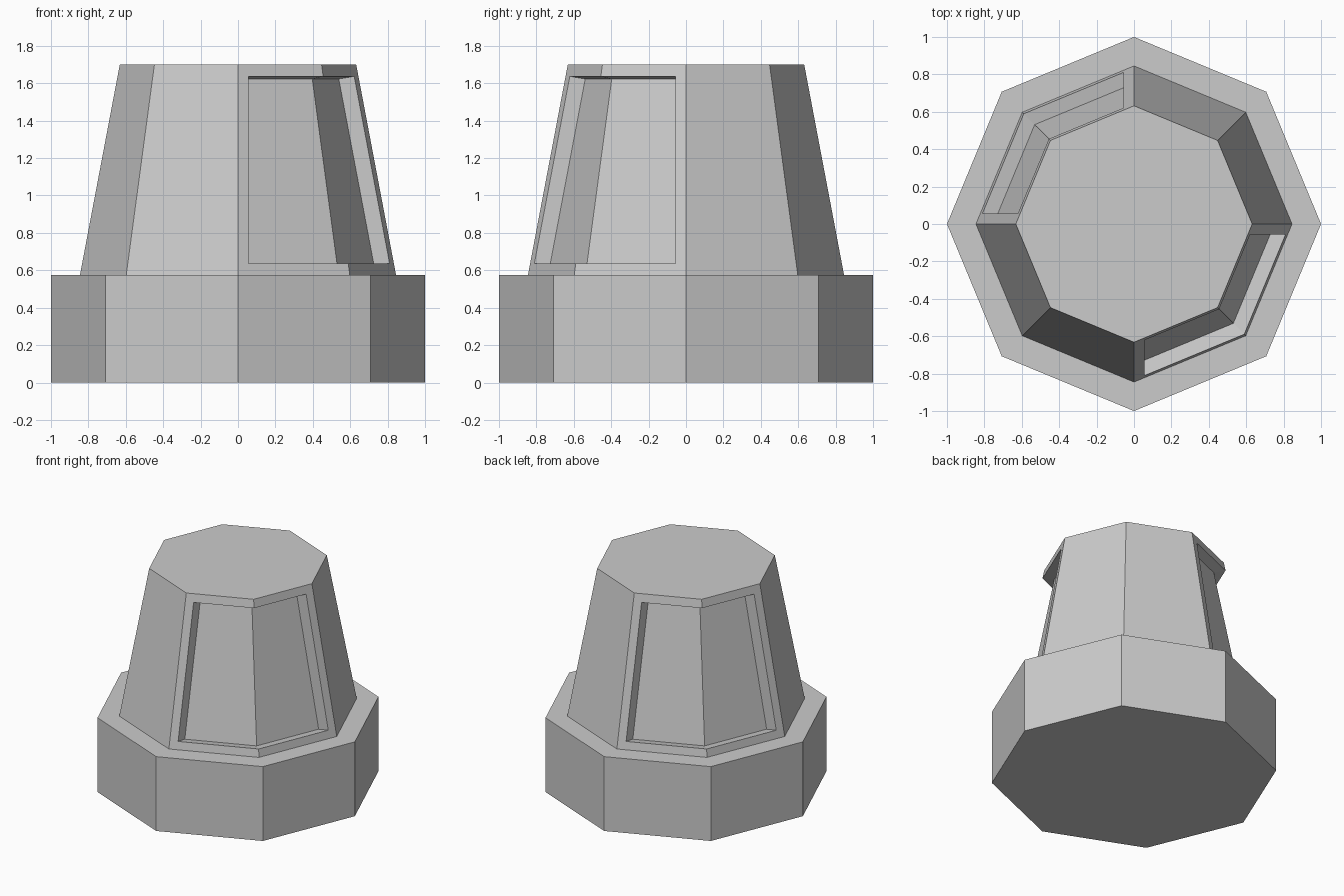
import bpy, bmesh
from math import cos, sin, tan, pi

if "Cube" in bpy.data.objects:
    bpy.data.objects.remove(bpy.data.objects["Cube"])

BASE_R, BASE_H = 1.0, 0.575
LOW_R, TOP_R, TOP_Z = 0.845, 0.632, 1.70
SLOPE = (TOP_R - LOW_R) / (TOP_Z - BASE_H)


def finish(name, bm):
    bmesh.ops.recalc_face_normals(bm, faces=bm.faces)
    mesh = bpy.data.meshes.new(name)
    bm.to_mesh(mesh)
    bm.free()
    obj = bpy.data.objects.new(name, mesh)
    bpy.context.collection.objects.link(obj)
    return obj


def skin(bm, rings, closed):
    """Bridge successive rings of verts; closed also joins last ring to first."""
    n = len(rings[0])
    pairs = list(zip(rings, rings[1:]))
    if closed:
        pairs.append((rings[-1], rings[0]))
    for a, b in pairs:
        for i in range(n if not closed else n - 1):
            j = (i + 1) % n
            bm.faces.new((a[i], a[j], b[j], b[i]))


# Octagonal plinth and tapered tower in one body
bm = bmesh.new()
rings = [[bm.verts.new((r * cos(k * pi / 4), r * sin(k * pi / 4), z)) for k in range(8)]
         for r, z in ((BASE_R, 0), (BASE_R, BASE_H), (LOW_R, BASE_H), (TOP_R, TOP_Z))]
skin(bm, rings, False)
bm.faces.new(rings[0])
bm.faces.new(rings[-1])
body = finish("tower_body", bm)


# Corner recess cutter: follows two tower faces, ends parallel to the axes
def recess_cutter(name, side, margin=0.055, depth=0.085, dz=0.014):
    bm = bmesh.new()

    def line(offset, z):
        r = LOW_R + (z - BASE_H) * SLOPE + offset
        end, mid = r - margin * tan(pi / 8), r * cos(pi / 4)
        pts = ((margin, end), (mid, mid), (end, margin))
        return [bm.verts.new((side * x, -side * y, z)) for x, y in pts]

    low, high = 0.635, 1.637
    rings = [line(-depth, low - dz), line(depth, low + dz),
             line(depth, high + dz), line(-depth, high - dz)]
    skin(bm, rings, True)
    for i in (0, 2):
        bm.faces.new([ring[i] for ring in rings])
    cutter = finish(name, bm)
    cutter.hide_render = True
    return cutter


# Cut the two opposite recesses
bpy.context.view_layer.objects.active = body
for name, side in (("front_recess_cutter", 1), ("back_recess_cutter", -1)):
    cutter = recess_cutter(name, side)
    mod = body.modifiers.new(name, 'BOOLEAN')
    mod.operation = 'DIFFERENCE'
    mod.solver = 'EXACT'
    mod.object = cutter
    bpy.ops.object.modifier_apply(modifier=mod.name)
    bpy.data.objects.remove(cutter)
